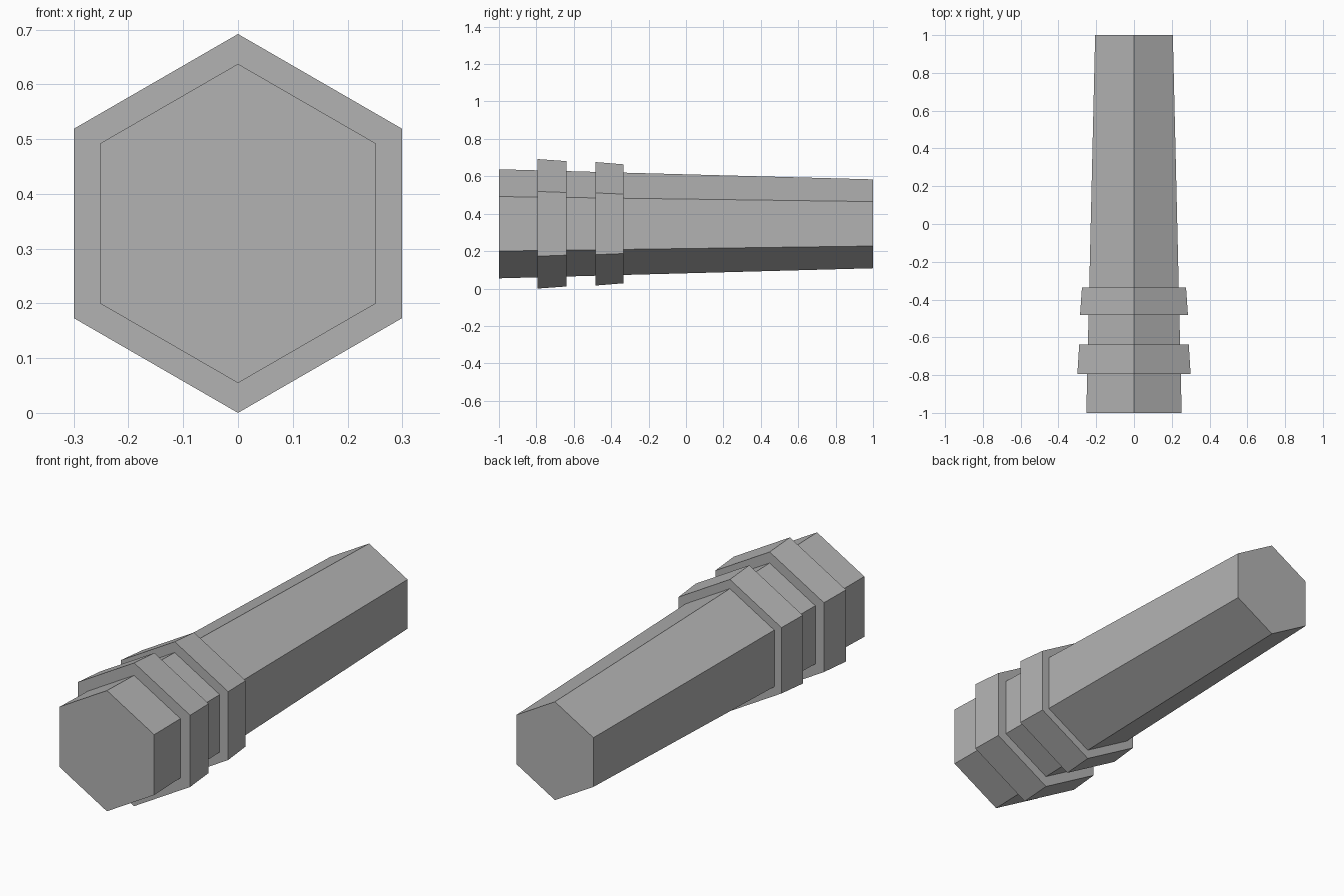
import bpy
import bmesh
from math import sin, cos, pi

cube = bpy.data.objects.get("Cube")
if cube:
    bpy.data.objects.remove(cube, do_unlink=True)

SIDES = 6
AXIS_Z = 0.346

grey = bpy.data.materials.new("plain grey")
grey.use_nodes = True
colour = (0.45, 0.45, 0.45, 1)
grey.diffuse_color = colour
grey.node_tree.nodes["Principled BSDF"].inputs["Base Color"].default_value = colour


def body_radius(y):
    """Radius of the tapering shaft at a point along its length."""
    return 0.2645 - 0.0270 * y


def hex_lathe(name, profile):
    """Sweep (y, radius) stations into a capped six-sided solid along y."""
    bm = bmesh.new()
    loops = []
    for y, r in profile:
        loops.append([bm.verts.new((r * sin(2 * pi * i / SIDES), y,
                                    AXIS_Z + r * cos(2 * pi * i / SIDES)))
                      for i in range(SIDES)])
    for a, b in zip(loops, loops[1:]):
        for i in range(SIDES):
            j = (i + 1) % SIDES
            bm.faces.new((a[i], a[j], b[j], b[i]))
    bm.faces.new(loops[0])
    bm.faces.new(loops[-1])
    bmesh.ops.recalc_face_normals(bm, faces=bm.faces)
    mesh = bpy.data.meshes.new(name)
    bm.to_mesh(mesh)
    bm.free()
    mesh.materials.append(grey)
    obj = bpy.data.objects.new(name, mesh)
    bpy.context.collection.objects.link(obj)
    return obj


# Tapered shaft with two raised collars stepped straight out of its surface
profile = [(-1, body_radius(-1))]
for start, end, r_start, r_end in ((-0.793, -0.638, 0.346, 0.335),
                                   (-0.483, -0.335, 0.330, 0.318)):
    profile += [(start, body_radius(start)), (start, r_start),
                (end, r_end), (end, body_radius(end))]
profile.append((1, body_radius(1)))
hex_lathe("collared_shaft", profile)
